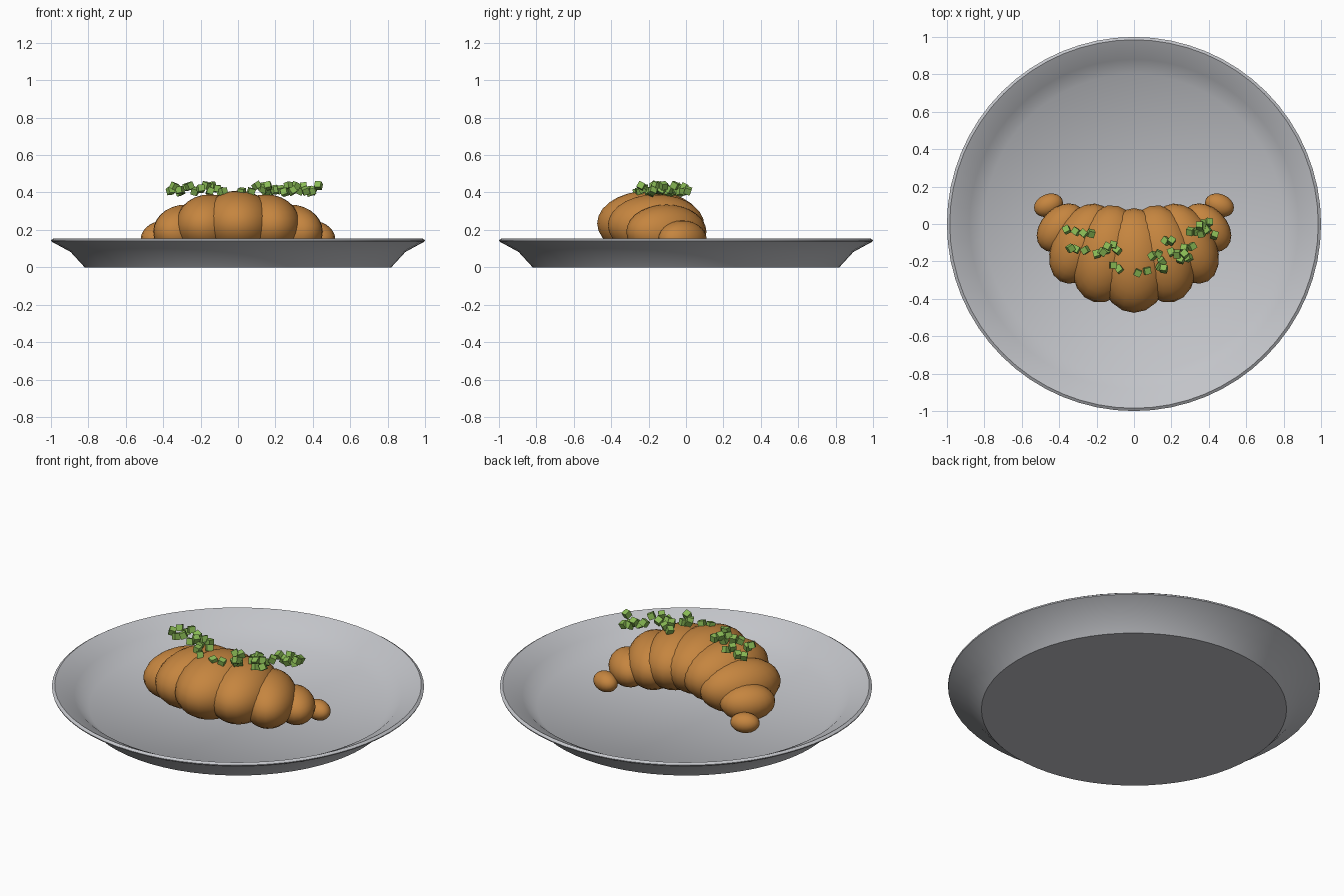
import bpy, bmesh, math, random
from mathutils import Matrix, Vector, Euler

if "Cube" in bpy.data.objects:
    bpy.data.objects.remove(bpy.data.objects["Cube"])

random.seed(4)


def material(name, rgb):
    m = bpy.data.materials.new(name)
    m.diffuse_color = (*rgb, 1)
    m.use_nodes = True
    m.node_tree.nodes["Principled BSDF"].inputs["Base Color"].default_value = m.diffuse_color
    return m


GREY = material("plate grey", (0.54, 0.55, 0.58))
BROWN = material("baked brown", (0.56, 0.235, 0.05))
GREEN = material("herb green", (0.25, 0.49, 0.09))


def finish(name, bm, mat, smooth=None):
    bmesh.ops.recalc_face_normals(bm, faces=bm.faces)
    me = bpy.data.meshes.new(name)
    bm.to_mesh(me)
    bm.free()
    me.materials.append(mat)
    ob = bpy.data.objects.new(name, me)
    bpy.context.collection.objects.link(ob)
    if smooth:
        bpy.ops.object.select_all(action='DESELECT')
        ob.select_set(True)
        bpy.context.view_layer.objects.active = ob
        bpy.ops.object.shade_smooth_by_angle(angle=math.radians(smooth))
    return ob


# Plate: lathed profile from the underside, around the rim, to the inner floor
profile = [(0, 0), (0.82, 0), (0.895, 0.082), (0.998, 0.138), (1.0, 0.145),
           (0.985, 0.155), (0.88, 0.1), (0.8, 0.03), (0, 0.03)]
bm = bmesh.new()
verts = [bm.verts.new((r, 0, z)) for r, z in profile]
edges = [bm.edges.new(pair) for pair in zip(verts, verts[1:])]
bmesh.ops.spin(bm, geom=verts + edges, cent=(0, 0, 0), axis=(0, 0, 1),
               angle=math.tau, steps=64)
bmesh.ops.remove_doubles(bm, verts=bm.verts, dist=0.0005)
finish("plate", bm, GREY, 45)

# Croissant: overlapping ellipsoid rolls fanned along an arc
# x, y, z, length, width, height radii, turn in degrees
rolls = [
    ("middle_roll", 0, -0.195, 0.235, 0.28, 0.20, 0.175, 0),
    ("inner_roll", 0.15, -0.16, 0.225, 0.265, 0.18, 0.165, 14),
    ("outer_roll", 0.28, -0.105, 0.19, 0.232, 0.15, 0.145, 30),
    ("end_roll", 0.39, -0.02, 0.15, 0.15, 0.107, 0.10, 45),
    ("tip", 0.457, 0.1, 0.092, 0.08, 0.06, 0.055, 68),
]
for name, x, y, z, length, width, height, turn in rolls:
    for side, label in ((1, "right"), (-1, "left")):
        if x == 0 and side < 0:
            continue
        bm = bmesh.new()
        bmesh.ops.create_uvsphere(bm, u_segments=20, v_segments=14, radius=1)
        bm.transform(Matrix.Translation((side * x, y, z))
                     @ Matrix.Rotation(math.radians(side * turn), 4, 'Z')
                     @ Matrix.Diagonal((width, length, height, 1)))
        finish(name if x == 0 else f"{label}_{name}", bm, BROWN, 60)

# Chopped herbs: small tumbled cubes scattered over the top
herbs_left = [(-.36, -.03), (-.31, -.04), (-.27, -.05), (-.23, -.05),
              (-.34, -.13), (-.31, -.135), (-.26, -.14), (-.2, -.16),
              (-.17, -.15), (-.14, -.12), (-.11, -.11), (-.15, -.14),
              (-.09, -.14), (-.11, -.22), (-.08, -.24)]
herbs_right = [(.02, -.26), (.07, -.25), (.1, -.17), (.13, -.16), (.15, -.2),
               (.16, -.24), (.17, -.09), (.2, -.09), (.2, -.15), (.23, -.16),
               (.25, -.19), (.27, -.13), (.29, -.18), (.3, -.04), (.33, -.04),
               (.35, -.01), (.37, 0), (.4, .01), (.39, -.03), (.36, -.05),
               (.43, -.06), (.27, -.16), (.14, -.23), (.31, -.12)]
for name, spots in (("left_herbs", herbs_left), ("right_herbs", herbs_right)):
    bm = bmesh.new()
    for x, y in spots:
        z = 0.405 if abs(x) < 0.1 else 0.42 + random.uniform(-0.02, 0.02)
        spin = Euler([random.uniform(-0.5, 0.5), random.uniform(-0.5, 0.5),
                      random.uniform(0, math.pi)]).to_matrix().to_4x4()
        bmesh.ops.create_cube(bm, size=0.035,
                              matrix=Matrix.Translation(Vector((x, y, z))) @ spin)
    finish(name, bm, GREEN)
